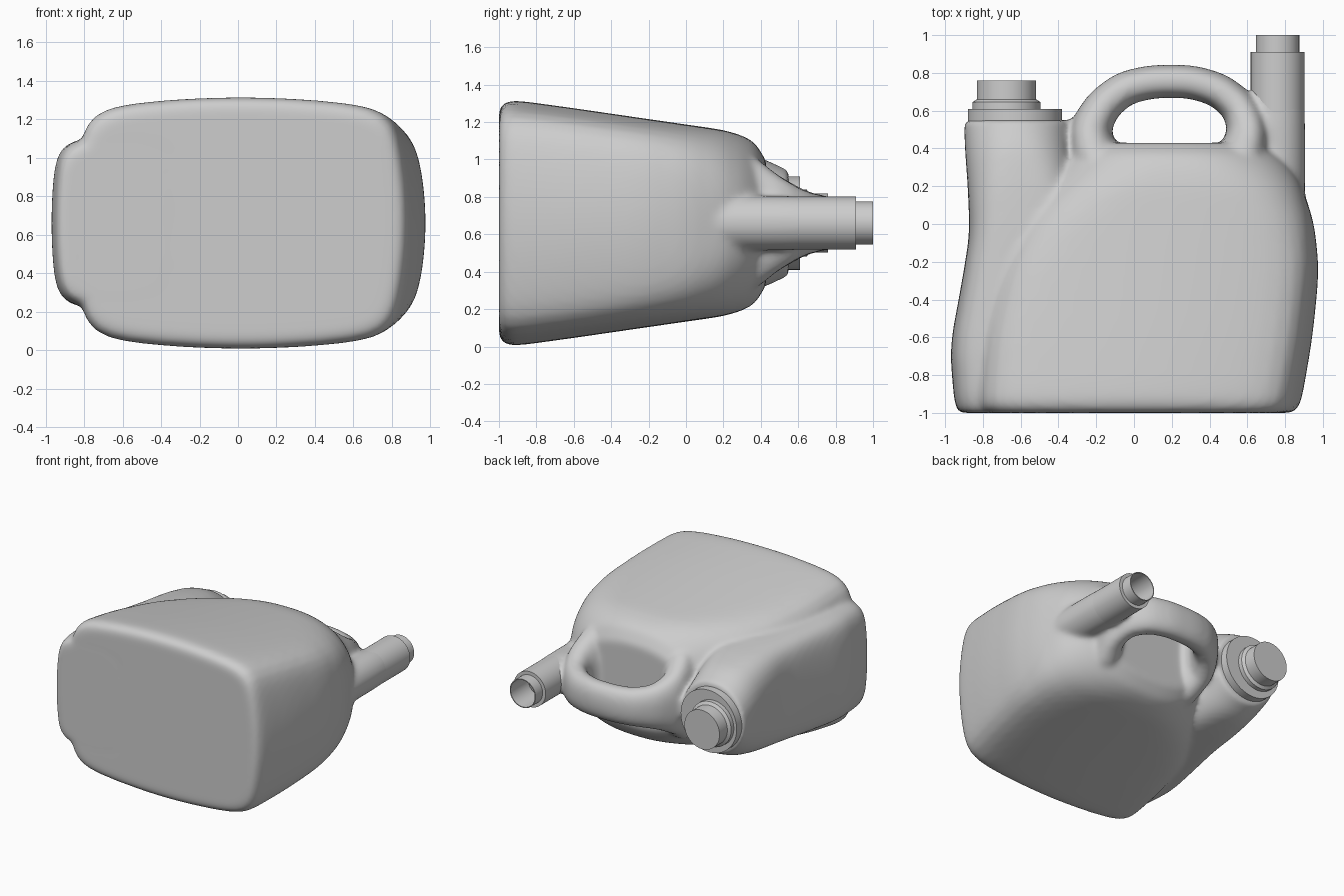
import bpy, bmesh, math
from mathutils import Vector

MID_Z = 0.66
if "Cube" in bpy.data.objects:
    bpy.data.objects.remove(bpy.data.objects["Cube"])

# Single plastic colour
COLOUR = (0.61, 0.61, 0.61, 1)
grey = bpy.data.materials.new("grey_plastic")
grey.use_nodes = True
grey.diffuse_color = COLOUR
grey.node_tree.nodes["Principled BSDF"].inputs["Base Color"].default_value = COLOUR


def soften(stations, rounds):
    """Corner cutting between stations, keeping both ends."""
    pts = [tuple(s) for s in stations]
    for _ in range(rounds):
        out = [pts[0]]
        for a, b in zip(pts, pts[1:]):
            for t in (0.2, 0.8):
                out.append(tuple(u + (v - u) * t for u, v in zip(a, b)))
        pts = out + [pts[-1]]
    return pts


def loft(bm, stations, rounds=2, follow=False, sides=96):
    """Skin bulged rounded-box sections: (x, y, half width, half height, power).
    Power 2 is an ellipse; higher powers are boxier with arched sides."""
    pts = soften(stations, rounds)
    rings = []
    for i, (x, y, hw, hz, p) in enumerate(pts):
        side = Vector((1, 0, 0))
        if follow:
            a, b = pts[max(i - 1, 0)], pts[min(i + 1, len(pts) - 1)]
            side = Vector((b[1] - a[1], a[0] - b[0], 0)).normalized()
        bulge = 0.12 * (1 - 2 / p)
        ring = []
        for k in range(sides):
            ang = math.tau * k / sides
            c, s = math.cos(ang), math.sin(ang)
            r = (abs(c) ** p + abs(s) ** p) ** (-1 / p)
            u, w = c * r, s * r
            across = u * (1 - bulge * w * w) * hw
            up = w * (1 - bulge * u * u) * hz
            ring.append(bm.verts.new(Vector((x, y, MID_Z + up)) + side * across))
        rings.append(ring)
    for a, b in zip(rings, rings[1:]):
        for k in range(sides):
            n = (k + 1) % sides
            bm.faces.new((a[k], a[n], b[n], b[k]))
    bm.faces.new(rings[0])
    bm.faces.new(rings[-1])


def span(y, left, right, hz, p):
    return ((left + right) / 2, y, (right - left) / 2, hz, p)


def turned(x, steps):
    """Round stations along y from (y, radius) steps."""
    return [(x, y, r, r, 2) for y, r in steps]


def finish(bm, name):
    bmesh.ops.recalc_face_normals(bm, faces=bm.faces)
    mesh = bpy.data.meshes.new(name)
    bm.to_mesh(mesh)
    bm.free()
    mesh.materials.append(grey)
    obj = bpy.data.objects.new(name, mesh)
    bpy.context.collection.objects.link(obj)
    return obj


# Moulded body: tank, side column, handle and spout root fused together
bm = bmesh.new()
loft(bm, [
    span(-1.0, -0.82, 0.83, 0.60, 11),
    span(-0.98, -0.85, 0.865, 0.64, 11),
    span(-0.92, -0.865, 0.89, 0.658, 11),
    span(-0.6, -0.84, 0.945, 0.614, 11),
    span(-0.25, -0.76, 0.98, 0.563, 9),
    span(0.0, -0.64, 0.955, 0.527, 6),
    span(0.2, -0.49, 0.89, 0.498, 3.6),
    span(0.3, -0.41, 0.83, 0.468, 2.8),
    span(0.37, -0.36, 0.76, 0.43, 2.5),
    span(0.43, -0.33, 0.69, 0.33, 2.3),
])
loft(bm, [
    span(-1.0, -0.92, -0.35, 0.40, 8),
    span(-0.98, -0.94, -0.3, 0.43, 8),
    span(-0.91, -0.955, -0.28, 0.45, 8),
    span(-0.65, -0.975, -0.26, 0.45, 8),
    span(-0.3, -0.91, -0.25, 0.435, 8),
    span(-0.05, -0.87, -0.26, 0.42, 6),
    span(0.2, -0.88, -0.3, 0.39, 3.8),
    span(0.4, -0.895, -0.33, 0.35, 2.5),
    span(0.55, -0.90, -0.345, 0.28, 2),
])
loft(bm, [
    (-0.14, 0.15, 0.13, 0.38, 2.6),
    (-0.21, 0.36, 0.13, 0.36, 2.6),
    (-0.235, 0.50, 0.11, 0.25, 2.6),
    (-0.165, 0.63, 0.095, 0.175, 2.5),
    (-0.05, 0.72, 0.09, 0.15, 2.4),
    (0.1, 0.755, 0.088, 0.145, 2.4),
    (0.3, 0.755, 0.088, 0.145, 2.4),
    (0.45, 0.71, 0.09, 0.15, 2.4),
    (0.56, 0.62, 0.095, 0.175, 2.5),
    (0.605, 0.50, 0.11, 0.25, 2.6),
    (0.58, 0.36, 0.13, 0.36, 2.6),
    (0.50, 0.15, 0.13, 0.38, 2.6),
], follow=True)
loft(bm, turned(0.76, [(-0.1, 0.12), (0.1, 0.147), (0.6, 0.147), (0.78, 0.125)]))
body = finish(bm, "jug_body")
remesh = body.modifiers.new("fuse", "REMESH")
remesh.mode = "VOXEL"
remesh.voxel_size = 0.018
remesh.use_smooth_shade = True
smooth = body.modifiers.new("blend", "SMOOTH")
smooth.factor = 0.5
smooth.iterations = 12

# Crisp turned parts: filler collar, filler cap and the hollow pouring spout
turned_parts = {
    "filler_collar": (-0.63, [(0.45, 0.25), (0.61, 0.25)]),
    "filler_cap": (-0.675, [(0.58, 0.18), (0.645, 0.18), (0.66, 0.157), (0.76, 0.157)]),
    "pouring_spout": (0.76, [(0.5, 0.142), (0.91, 0.142), (0.91, 0.115),
                             (1.0, 0.115), (1.0, 0.108), (0.7, 0.108)]),
}
bpy.ops.object.select_all(action="DESELECT")
for name, (x, steps) in turned_parts.items():
    bm = bmesh.new()
    loft(bm, turned(x, steps), rounds=0)
    obj = finish(bm, name)
    obj.select_set(True)
    bpy.context.view_layer.objects.active = obj
bpy.ops.object.shade_smooth_by_angle(angle=math.radians(30))
